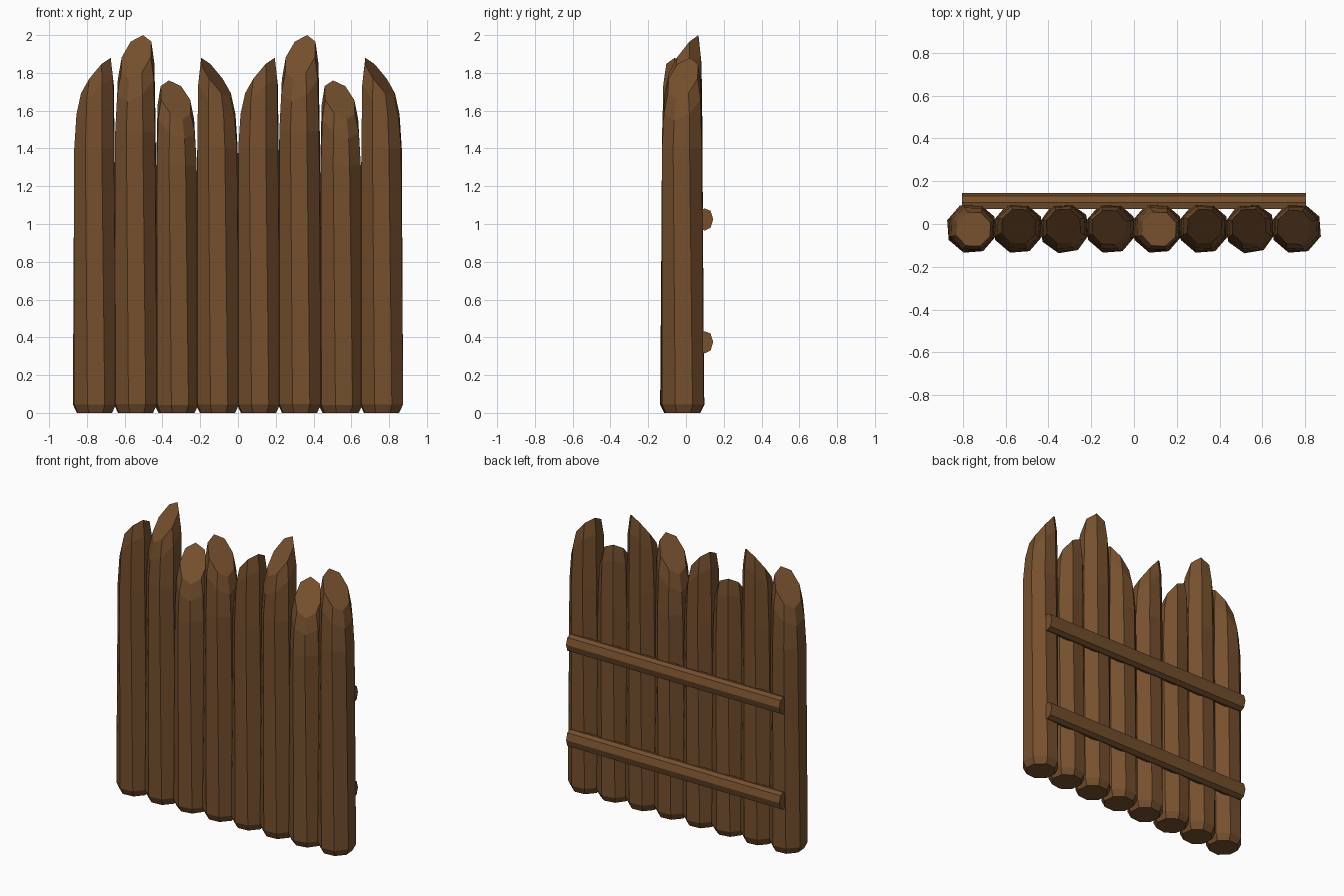
import bpy, bmesh
from math import cos, sin, radians, pi

if "Cube" in bpy.data.objects:
    bpy.data.objects.remove(bpy.data.objects["Cube"])

wood = bpy.data.materials.new("brown_wood")
wood.diffuse_color = (0.18, 0.08, 0.027, 1)
wood.use_nodes = True
wood.node_tree.nodes["Principled BSDF"].inputs["Base Color"].default_value = wood.diffuse_color


def skin(name, rings):
    """Join equal-sized rings of points into a closed flat-shaded solid."""
    bm = bmesh.new()
    loops = [[bm.verts.new(p) for p in ring] for ring in rings]
    n = len(loops[0])
    for a, b in zip(loops, loops[1:]):
        for i in range(n):
            j = (i + 1) % n
            bm.faces.new((a[i], a[j], b[j], b[i]))
    bm.faces.new(loops[0][::-1])
    bm.faces.new(loops[-1])
    bmesh.ops.recalc_face_normals(bm, faces=bm.faces[:])
    mesh = bpy.data.meshes.new(name)
    bm.to_mesh(mesh)
    bm.free()
    mesh.materials.append(wood)
    ob = bpy.data.objects.new(name, mesh)
    bpy.context.collection.objects.link(ob)
    return ob


def log(name, x, height, facing):
    """Eight-sided log; its slanted cut faces the given direction."""
    # radius, mid height, slope drop, shift along the cut, twist
    levels = [(0.098, 0.0, 0.0, 0.0, 7),
              (0.120, 0.045, 0.0, 0.0, 7),
              (0.114, 1.40, 0.0, 0.0, 0),
              (0.105, 1.66, 0.11, -0.004, 0),
              (0.085, 1.77, 0.11, -0.010, 0)]
    rings = []
    for r, z, drop, shift, twist in levels:
        t = radians(twist)
        rings.append([(r * cos(k * pi / 4 + t) + shift,
                       r * sin(k * pi / 4 + t),
                       z - drop * cos(k * pi / 4)) for k in range(8)])
    ob = skin(name, rings)
    ob.location = (x, -0.02, 0)
    ob.rotation_euler.z = radians(facing)
    ob.scale.z = height / 1.88


# Palisade logs: a group of four, used twice
group = [(1.88, 155), (2.0, -115), (1.76, -65), (1.88, -25)]
for i in range(8):
    height, facing = group[i % 4]
    log(f"log_{i + 1}", -0.76 + i * 1.52 / 7, height, facing)

# Cross beams on the back
section = [(0.07, 0.05), (0.10, 0.057), (0.13, 0.045), (0.144, 0.0),
           (0.13, -0.045), (0.10, -0.06), (0.07, -0.05)]
for name, z in (("lower_beam", 0.375), ("upper_beam", 1.025)):
    skin(name, [[(x, y, z + dz) for y, dz in section] for x in (-0.805, 0.805)])
